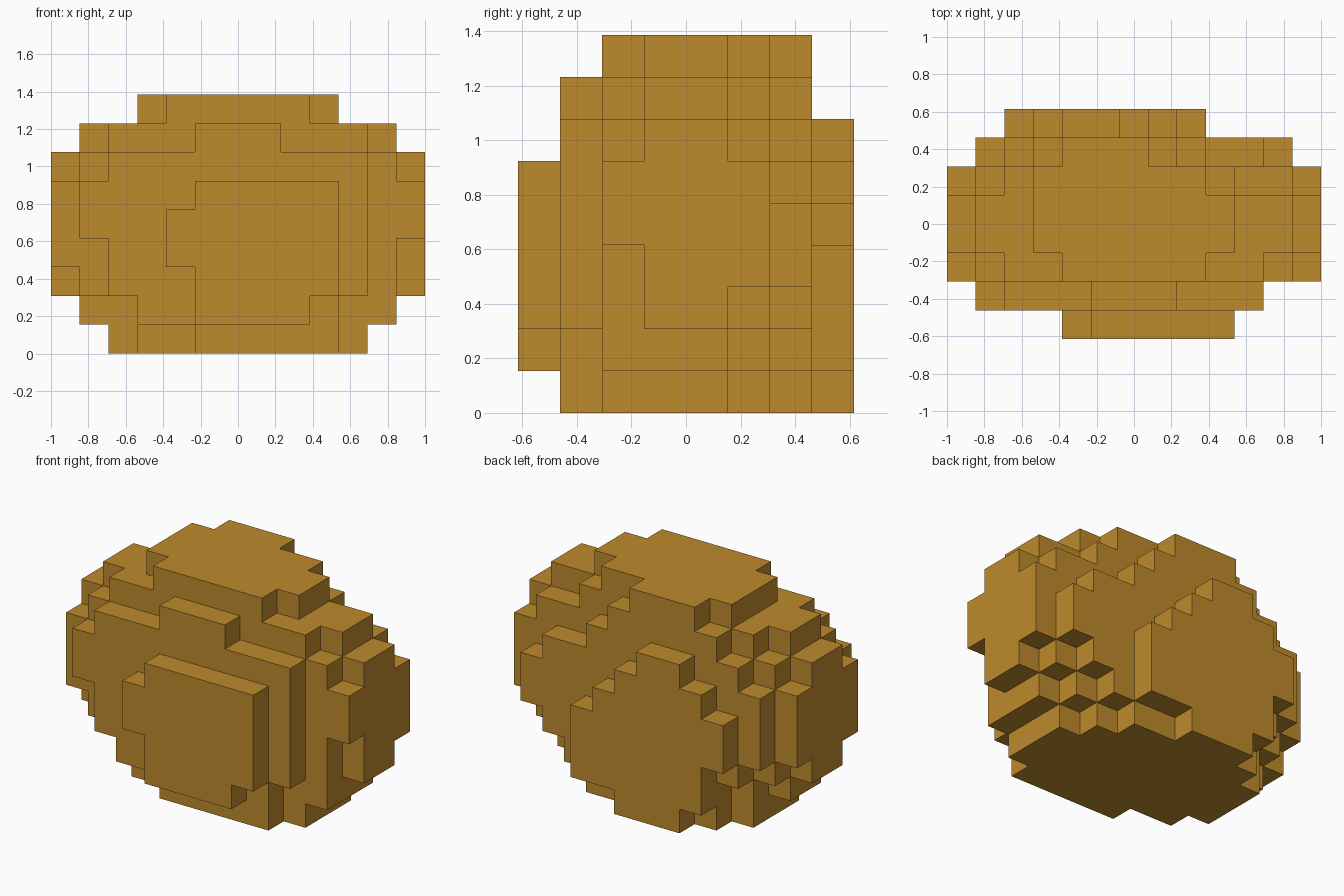
import bpy
import bmesh
from mathutils import Vector

cube = bpy.data.objects.get("Cube")
if cube:
    bpy.data.objects.remove(cube, do_unlink=True)

COLUMNS, ROWS = 13, 8
UNIT = 2 / COLUMNS

# Slabs from front to back: (rows deep, lowest layer, x span of each layer going up)
front_plate = (1, 1, [(5, 9), (5, 10), (4, 10), (4, 10), (5, 10)])
front_step = (1, 0, [(5, 10), (3, 10), (2, 11), (2, 11), (1, 11), (1, 11), (2, 11), (5, 8)])
front_shoulder = (1, 0, [(3, 11), (3, 12), (1, 12), (0, 12), (0, 13), (0, 13),
                         (1, 12), (2, 11), (4, 9)])
middle = (2, 0, [(2, 11), (1, 12), (0, 13), (0, 13), (0, 13), (0, 13),
                 (0, 13), (1, 12), (3, 10)])
back_shoulder = (1, 0, [(2, 10), (2, 11), (1, 12), (0, 13), (0, 13), (0, 13),
                        (1, 12), (2, 10), (3, 9)])
back_step = (1, 0, [(3, 9), (3, 10), (2, 11), (1, 12), (1, 12), (1, 11),
                    (2, 9), (3, 8), (4, 7)])
back_plate = (1, 0, [(4, 7), (3, 9), (3, 9), (2, 9), (2, 8), (3, 7), (4, 6)])


def fill_cells(slabs):
    """Collect every block of the rounded lump, slab by slab."""
    cells, row = set(), 0
    for depth, base, spans in slabs:
        for y in range(row, row + depth):
            for layer, (start, end) in enumerate(spans, base):
                cells.update((x, y, layer) for x in range(start, end))
        row += depth
    return cells


def add_outer_faces(bm, cells):
    """Add a square wherever a block has no neighbour."""
    centre = Vector((COLUMNS / 2, ROWS / 2, 0))
    for cell in cells:
        middle_point = Vector(cell) + Vector((0.5, 0.5, 0.5))
        for axis in range(3):
            for side in (-1, 1):
                neighbour = list(cell)
                neighbour[axis] += side
                if tuple(neighbour) in cells:
                    continue
                normal, u, v = Vector(), Vector(), Vector()
                normal[axis] = side / 2
                u[(axis + 1) % 3] = 0.5
                v[(axis + 2) % 3] = side / 2
                face_mid = middle_point + normal - centre
                corners = (-u - v, u - v, u + v, v - u)
                bm.faces.new([bm.verts.new((face_mid + c) * UNIT) for c in corners])


# Blocky body, with coplanar squares merged into large flat faces
bm = bmesh.new()
add_outer_faces(bm, fill_cells([front_plate, front_step, front_shoulder, middle,
                                back_shoulder, back_step, back_plate]))
bmesh.ops.remove_doubles(bm, verts=bm.verts[:], dist=UNIT / 100)
bmesh.ops.dissolve_limit(bm, angle_limit=0.01, verts=bm.verts[:], edges=bm.edges[:])
mesh = bpy.data.meshes.new("blocky_body")
bm.to_mesh(mesh)
bm.free()
body = bpy.data.objects.new("blocky_body", mesh)
bpy.context.collection.objects.link(body)

# Golden brown colour
colour = (0.515, 0.254, 0.026, 1)
material = bpy.data.materials.new("golden_brown")
material.use_nodes = True
material.diffuse_color = colour
material.node_tree.nodes["Principled BSDF"].inputs["Base Color"].default_value = colour
mesh.materials.append(material)
